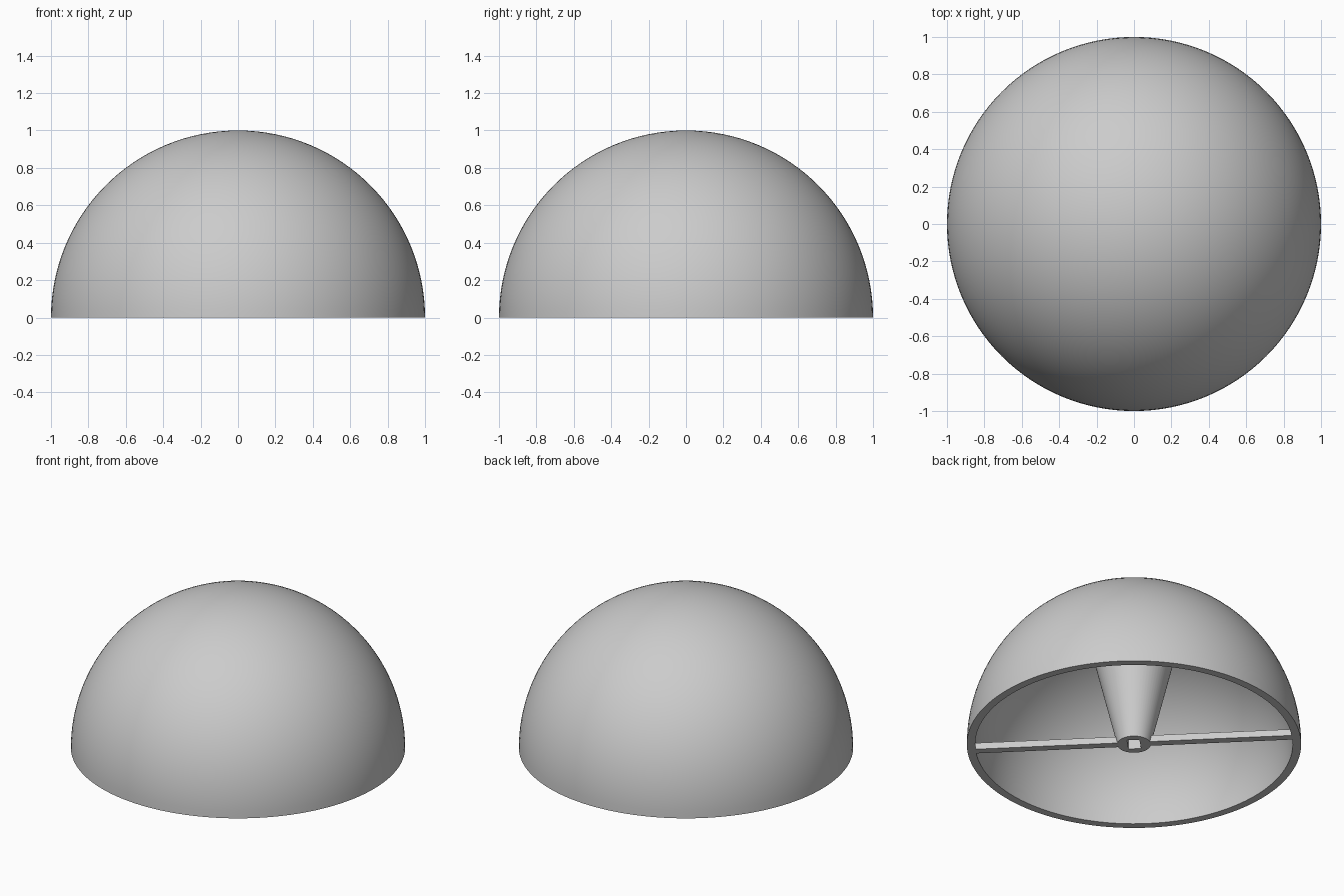
import bpy
import bmesh
from math import sin, cos, pi, radians
from mathutils import Matrix

if "Cube" in bpy.data.objects:
    bpy.data.objects.remove(bpy.data.objects["Cube"])

GREY = (0.6, 0.6, 0.6, 1)
grey = bpy.data.materials.new("plain grey")
grey.use_nodes = True
grey.diffuse_color = GREY
grey.node_tree.nodes["Principled BSDF"].inputs["Base Color"].default_value = GREY

TURN = radians(-45)   # direction of the cross bar
OUTER, INNER, CEILING = 1.0, 0.95, 0.85


def finish(name, bm, smooth=True):
    bmesh.ops.recalc_face_normals(bm, faces=bm.faces)
    mesh = bpy.data.meshes.new(name)
    bm.to_mesh(mesh)
    bm.free()
    mesh.materials.append(grey)
    ob = bpy.data.objects.new(name, mesh)
    bpy.context.collection.objects.link(ob)
    if smooth:
        bpy.ops.object.select_all(action='DESELECT')
        ob.select_set(True)
        bpy.context.view_layer.objects.active = ob
        bpy.ops.object.shade_smooth_by_angle(angle=radians(35))
    return ob


def lathe(name, profile, steps):
    """Spin a (radius, height) profile about the z axis."""
    bm = bmesh.new()
    verts = [bm.verts.new((r, 0, z)) for r, z in profile]
    edges = [bm.edges.new(pair) for pair in zip(verts, verts[1:])]
    bmesh.ops.spin(bm, geom=verts + edges, axis=(0, 0, 1), cent=(0, 0, 0),
                   angle=2 * pi, steps=steps, use_merge=True)
    bmesh.ops.remove_doubles(bm, verts=bm.verts, dist=1e-5)
    return finish(name, bm)


def box(name, size, centre):
    """Box turned to line up with the cross bar."""
    bm = bmesh.new()
    place = (Matrix.Rotation(TURN, 4, 'Z') @ Matrix.Translation(centre)
             @ Matrix.Diagonal((*size, 1)))
    bmesh.ops.create_cube(bm, size=1, matrix=place)
    return finish(name, bm, smooth=False)


def arc(radius, height, count=32):
    return [(radius * cos(pi / 2 * i / count), height * sin(pi / 2 * i / count))
            for i in range(count)] + [(0, height)]


# Hollow dome with a flat rim, thicker towards the crown
lathe("dome_shell", arc(INNER, CEILING)[::-1] + arc(OUTER, OUTER), 128)

# Tapered centre post reaching up into the dome wall
post = lathe("centre_post", [(0, 0), (0.1, 0), (0.32, 0.92), (0, 0.92)], 64)

# Rectangular socket in the foot of the post
socket = box("socket_cutter", (0.075, 0.105, 0.8), (0, 0, 0))
socket.hide_render = True
cut = post.modifiers.new("socket", 'BOOLEAN')
cut.operation = 'DIFFERENCE'
cut.solver = 'EXACT'
cut.object = socket
bpy.context.view_layer.objects.active = post
bpy.ops.object.modifier_apply(modifier=cut.name)
bpy.data.objects.remove(socket)

# Thin bar from the post to the rim on both sides
START, END = 0.096, 0.96
for side, label in ((1, "left"), (-1, "right")):
    box("cross_bar_" + label, (END - START, 0.05, 0.043),
        (side * (START + END) / 2, 0, 0.0215))
